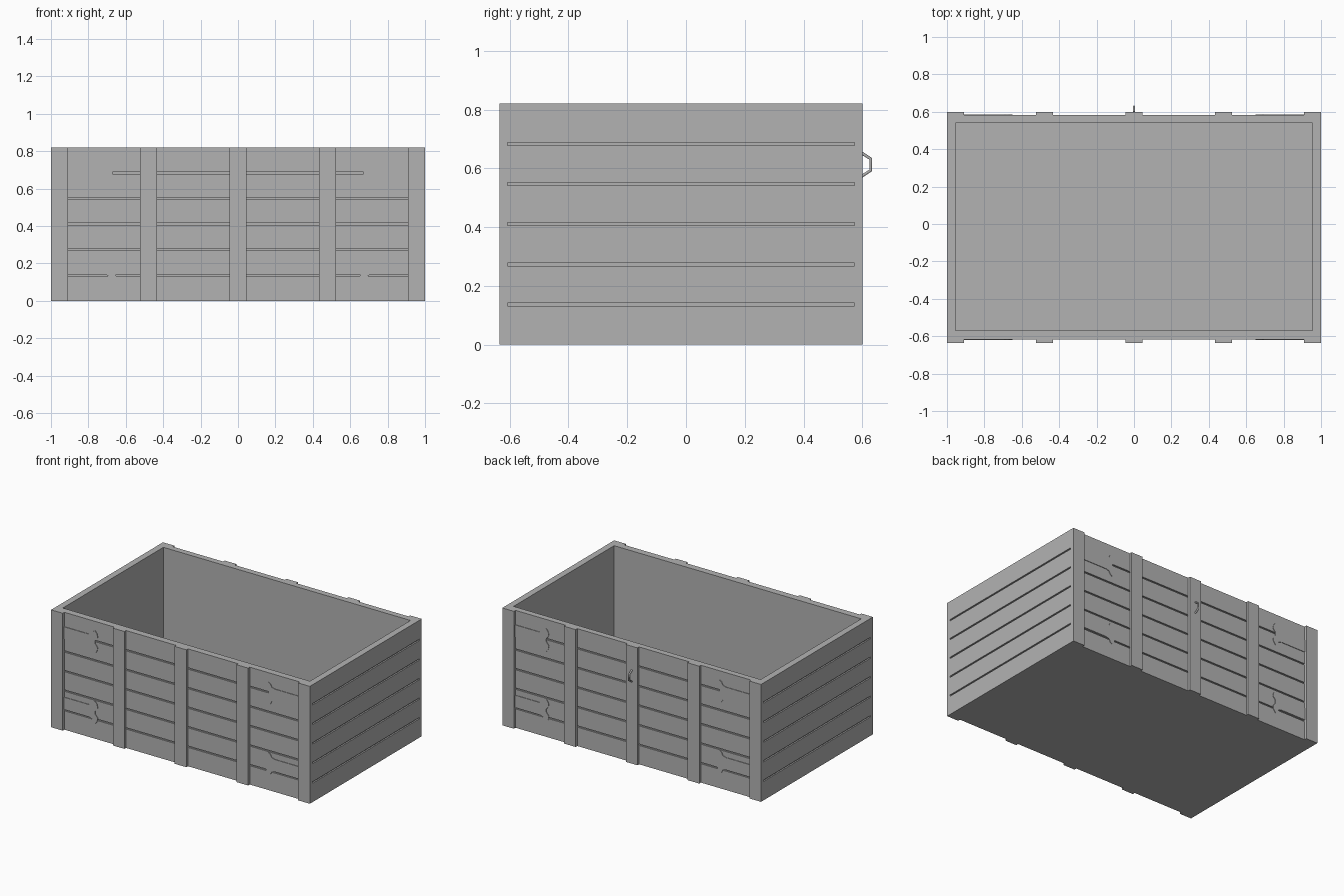
import bpy, bmesh
from mathutils import Matrix, Vector

cube = bpy.data.objects.get("Cube")
if cube:
    bpy.data.objects.remove(cube, do_unlink=True)

H = 0.82
FRONT, BACK = -0.617, 0.582      # outer wall faces
POST = 0.018                     # post thickness
GREY = (0.45, 0.45, 0.45, 1)

mat = bpy.data.materials.new("plain grey")
mat.use_nodes = True
mat.diffuse_color = GREY
mat.node_tree.nodes["Principled BSDF"].inputs["Base Color"].default_value = GREY


def finish(name, bm):
    bmesh.ops.recalc_face_normals(bm, faces=bm.faces)
    mesh = bpy.data.meshes.new(name)
    bm.to_mesh(mesh)
    bm.free()
    mesh.materials.append(mat)
    obj = bpy.data.objects.new(name, mesh)
    bpy.context.collection.objects.link(obj)
    return obj


def add_box(bm, x0, x1, y0, y1, z0, z1):
    size = Matrix.Diagonal((x1 - x0, y1 - y0, z1 - z0, 1))
    centre = Matrix.Translation(((x0 + x1) / 2, (y0 + y1) / 2, (z0 + z1) / 2))
    bmesh.ops.create_cube(bm, size=1, matrix=centre @ size)


def box(name, *limits):
    bm = bmesh.new()
    add_box(bm, *limits)
    return finish(name, bm)


# Crate body with an open cavity and plank grooves
body = box("crate_body", -1, 1, FRONT, BACK, 0, H)
bm = bmesh.new()
add_box(bm, -0.955, 0.955, -0.57, 0.54, 0.045, H + 0.1)
for i in range(1, 6):
    z = i * H / 6
    z0, z1 = z - 0.005, z + 0.005
    for s in (-1, 1):
        add_box(bm, s - 0.01, s + 0.01, -0.607, 0.573, z0, z1)
    for y in (FRONT, BACK):
        add_box(bm, -0.91, 0.91, y - 0.01, y + 0.01, z0, z1)
cutter = finish("groove_cutter", bm)
cutter.hide_render = True
mod = body.modifiers.new("cuts", "BOOLEAN")
mod.operation = "DIFFERENCE"
mod.solver = "EXACT"
mod.object = cutter
bpy.context.view_layer.objects.active = body
bpy.ops.object.modifier_apply(modifier=mod.name)
bpy.data.objects.remove(cutter, do_unlink=True)

# Vertical posts on the front and back
for x in (-0.955, -0.478, 0, 0.478, 0.955):
    box("front_post", x - 0.045, x + 0.045, FRONT - POST, FRONT, 0, H)
    box("back_post", x - 0.045, x + 0.045, BACK, BACK + POST, 0, H)

# Thin corner straps with flared ends
half = [(0.91, 0.043), (0.72, 0.043), (0.695, 0.05), (0.685, 0.07),
        (0.67, 0.08), (0.655, 0.06), (0.65, 0.035), (0.67, 0.01)]
outline = half + [(x, -z) for x, z in reversed(half)]


def strap(name, side, y, out, zc):
    bm = bmesh.new()
    face = bm.faces.new([bm.verts.new((side * x, y, zc + z)) for x, z in outline])
    ext = bmesh.ops.extrude_face_region(bm, geom=[face])
    verts = [v for v in ext["geom"] if isinstance(v, bmesh.types.BMVert)]
    bmesh.ops.translate(bm, verts=verts, vec=(0, out * 0.004, 0))
    finish(name, bm)


for side in (-1, 1):
    for zc in (0.677, 0.185):
        strap("front_strap", side, FRONT, -1, zc)
        strap("back_strap", side, BACK, 1, zc)

# Bent handle on the middle back post
curve = bpy.data.curves.new("handle", "CURVE")
curve.dimensions = "3D"
curve.bevel_depth = 0.006
curve.bevel_resolution = 1
spline = curve.splines.new("POLY")
path = [(0.598, 0.652), (0.629, 0.632), (0.629, 0.593), (0.598, 0.573)]
spline.points.add(len(path) - 1)
for p, (y, z) in zip(spline.points, path):
    p.co = (0, y, z, 1)
curve.use_fill_caps = True
curve.materials.append(mat)
bpy.context.collection.objects.link(bpy.data.objects.new("back_handle", curve))
